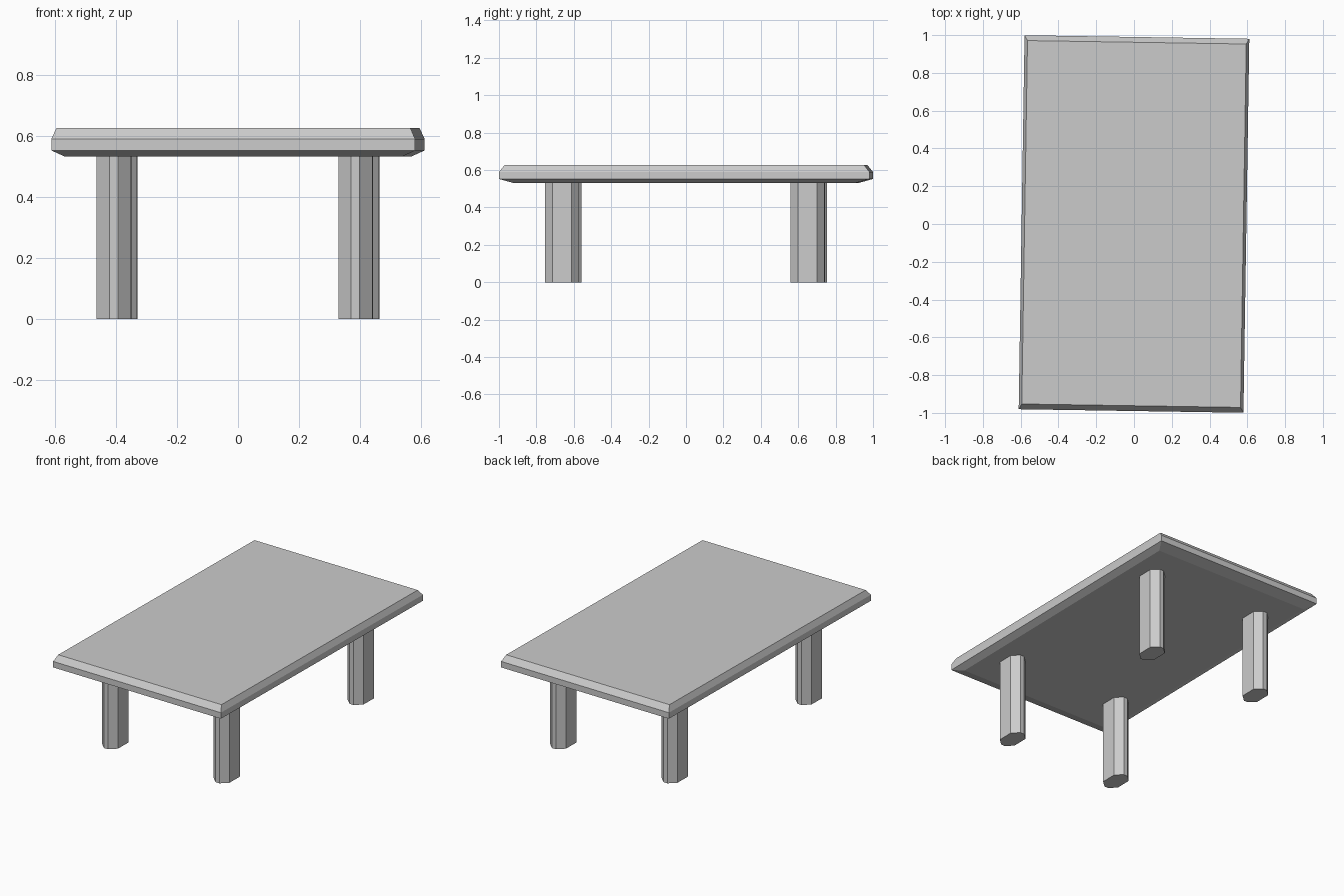
import bpy, bmesh, math

if "Cube" in bpy.data.objects:
    bpy.data.objects.remove(bpy.data.objects["Cube"])

TILT = math.radians(-0.9)  # whole table is turned slightly about z


def loft(name, outlines, location=(0, 0, 0)):
    """Skin a stack of (xy outline, z) sections and cap both ends."""
    bm = bmesh.new()
    rings = [[bm.verts.new((x, y, z)) for x, y in pts] for pts, z in outlines]
    for low, high in zip(rings, rings[1:]):
        n = len(low)
        for i in range(n):
            j = (i + 1) % n
            bm.faces.new((low[i], low[j], high[j], high[i]))
    bm.faces.new(rings[0][::-1])
    bm.faces.new(rings[-1])
    bmesh.ops.recalc_face_normals(bm, faces=bm.faces)
    mesh = bpy.data.meshes.new(name)
    bm.to_mesh(mesh)
    bm.free()
    obj = bpy.data.objects.new(name, mesh)
    bpy.context.collection.objects.link(obj)
    c, s = math.cos(TILT), math.sin(TILT)
    x, y, z = location
    obj.location = (x * c - y * s, x * s + y * c, z)
    obj.rotation_euler.z = TILT
    return obj


def rectangle(hx, hy):
    return [(-hx, -hy), (hx, -hy), (hx, hy), (-hx, hy)]


def chamfered(hx, hy, cx, cy):
    return [(-hx + cx, -hy), (hx - cx, -hy), (hx, -hy + cy), (hx, hy - cy),
            (hx - cx, hy), (-hx + cx, hy), (-hx, hy - cy), (-hx, -hy + cy)]


# Table top: slab with bevelled upper and lower rims
HX, HY = 0.595, 0.990
loft("table_top", [
    (rectangle(HX - 0.043, HY - 0.072), 0.532),
    (rectangle(HX, HY), 0.552),
    (rectangle(HX, HY), 0.59),
    (rectangle(HX - 0.016, HY - 0.028), 0.626),
])

# Four eight-sided legs
section = chamfered(0.056, 0.091, 0.042, 0.04)
for side, x in (("left", -0.3955), ("right", 0.3955)):
    for end, y in (("front", -0.657), ("back", 0.657)):
        loft(f"{end}_{side}_leg", [(section, 0), (section, 0.536)], (x, y, 0))
